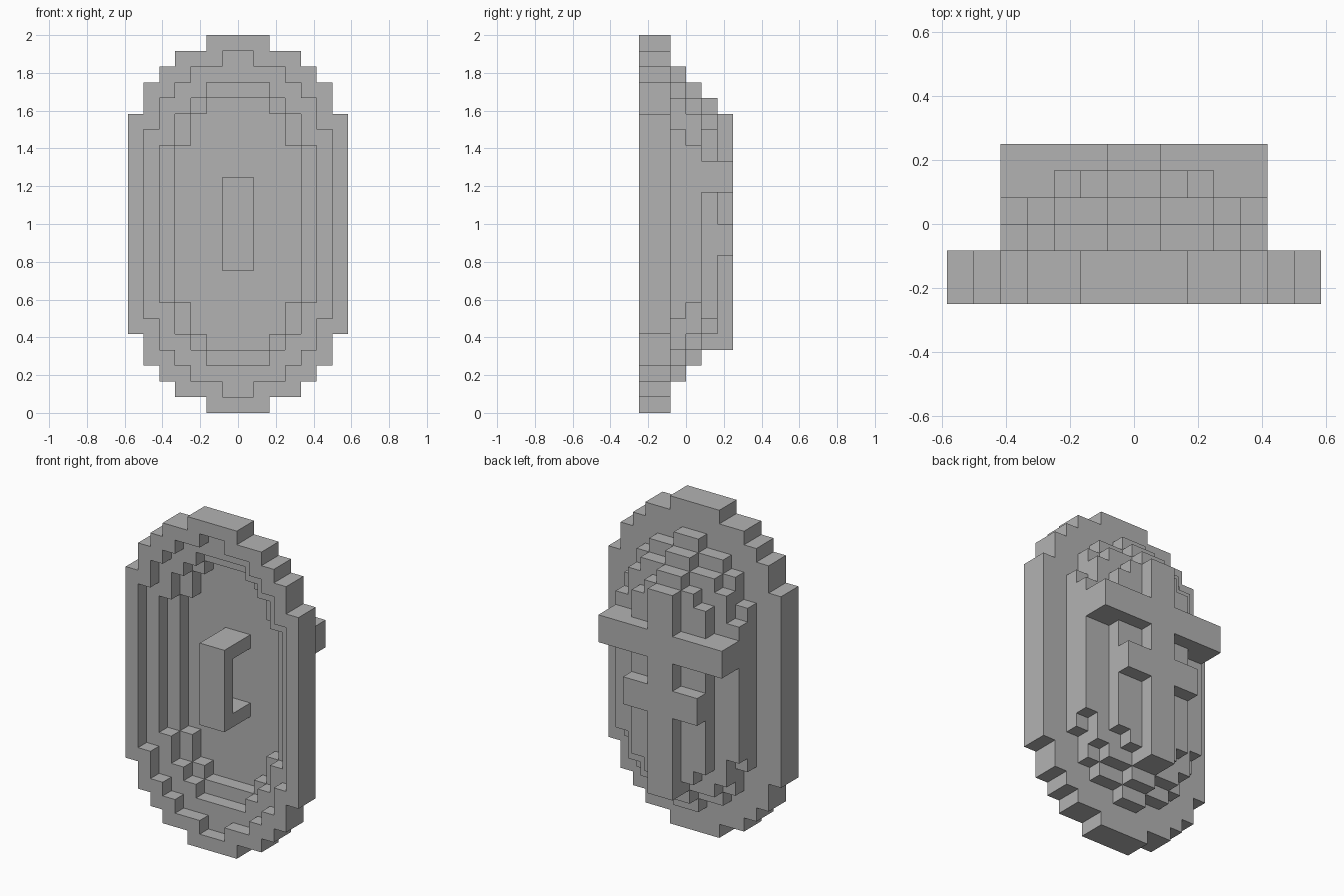
import bpy
import bmesh
import math
from mathutils import Vector

U = 1 / 12      # block size
MID = 12        # block height of the middle

default = bpy.data.objects.get("Cube")
if default:
    bpy.data.objects.remove(default, do_unlink=True)

grey = bpy.data.materials.new("plain_grey")
grey.use_nodes = True
grey.diffuse_color = (0.45, 0.45, 0.45, 1)
grey.node_tree.nodes["Principled BSDF"].inputs["Base Color"].default_value = grey.diffuse_color


def box(x0, x1, y0, y1, z0, z1):
    """Block cells filling a box."""
    return {(x, y, z) for x in range(x0, x1) for y in range(y0, y1) for z in range(z0, z1)}


def stepped(steps, y0, y1):
    """Stepped oval slab; each step is (half width, half height)."""
    cells = set()
    for half_w, half_h in steps:
        cells |= box(-half_w, half_w, y0, y1, MID - half_h, MID + half_h)
    return cells


def build(name, cells):
    """Mesh the exposed sides of the cells as flat-shaded blocks."""
    bm = bmesh.new()
    for cell in cells:
        centre = Vector(cell) + Vector((0.5, 0.5, 0.5))
        for axis in range(3):
            for sign in (-1, 1):
                n = Vector((0, 0, 0))
                n[axis] = sign
                if tuple(int(c + d) for c, d in zip(cell, n)) in cells:
                    continue
                a = Vector((0, 0, 0))
                a[(axis + 1) % 3] = 0.5
                b = n.cross(a)
                mid = centre + n / 2
                ring = (mid - a - b, mid + a - b, mid + a + b, mid - a + b)
                bm.faces.new([bm.verts.new(p * U) for p in ring])
    bmesh.ops.remove_doubles(bm, verts=bm.verts, dist=U / 100)
    bmesh.ops.recalc_face_normals(bm, faces=bm.faces)
    bmesh.ops.dissolve_limit(bm, angle_limit=math.radians(1), verts=bm.verts, edges=bm.edges)
    mesh = bpy.data.meshes.new(name)
    bm.to_mesh(mesh)
    bm.free()
    mesh.materials.append(grey)
    obj = bpy.data.objects.new(name, mesh)
    bpy.context.collection.objects.link(obj)
    return obj


# Stepped outlines, from the rim to the raised middle
rim = [(2, 12), (4, 11), (5, 10), (6, 9), (7, 7)]
rim_hole = [(1, 11), (3, 10), (4, 9), (5, 8), (6, 6)]
inner_hole = [(2, 9), (3, 8), (4, 7), (5, 5)]
floor_hole = [(2, 8), (3, 7), (4, 5)]
bulge = [(1, 10), (3, 9), (4, 8), (5, 6)]
dome = [(1, 9), (3, 8), (4, 7), (5, 5)]
boss = [(1, 8), (2, 7), (3, 6)]

# Shield: hollow towards the front, domed towards the back
shell = stepped(rim, -3, -2) - stepped(rim_hole, -3, -2)
shell |= stepped(rim, -2, -1) - stepped(inner_hole, -2, -1)
shell |= stepped(bulge, -1, 0) - stepped(floor_hole, -1, 0)
shell |= stepped(dome, 0, 1) | stepped(boss, 1, 2)

# Cross on the back: post, long upper arm and short lower arm
cross = box(-1, 1, 2, 3, 4, 19) | box(-5, 5, 2, 3, 14, 16) | box(-3, 3, 2, 3, 10, 12)
for side in (-5, 3):
    cross |= box(side, side + 2, 1, 2, 14, 16)

# Grip inside the hollow: upright bar with two struts
grip = box(-1, 1, -3, -2, 9, 15)
for z in (9, 14):
    grip |= box(-1, 1, -2, 0, z, z + 1)

build("shield_shell", shell)
build("back_cross", cross)
build("grip_handle", grip)
